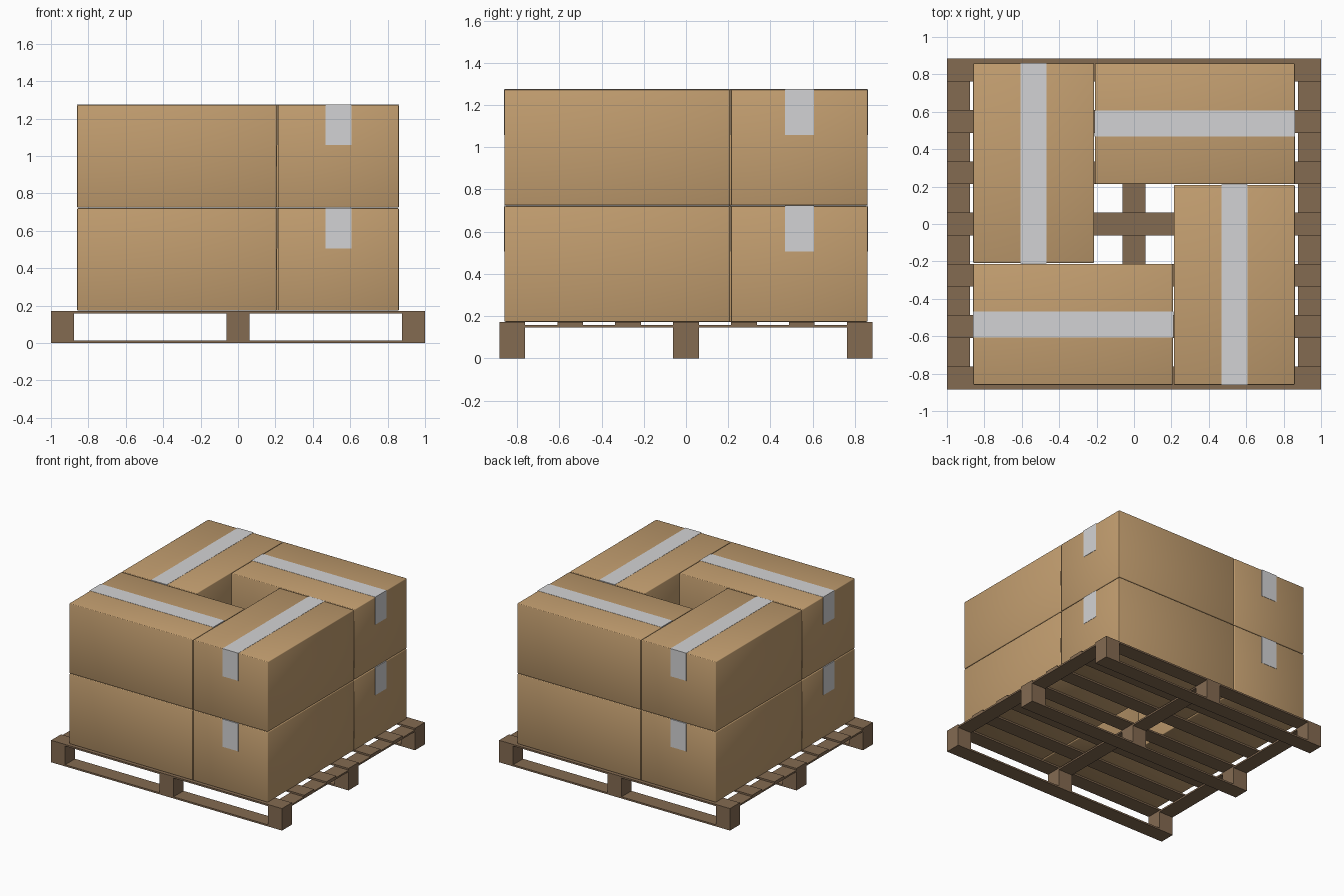
import bpy, bmesh, math
from mathutils import Matrix

cube = bpy.data.objects.get("Cube")
if cube:
    bpy.data.objects.remove(cube, do_unlink=True)


def material(name, rgb):
    m = bpy.data.materials.new(name)
    m.use_nodes = True
    m.diffuse_color = (*rgb, 1)
    bsdf = m.node_tree.nodes["Principled BSDF"]
    bsdf.inputs["Base Color"].default_value = (*rgb, 1)
    bsdf.inputs["Roughness"].default_value = 0.8
    return m


CARDBOARD = material("cardboard", (0.54, 0.34, 0.16))
TAPE = material("tape", (0.65, 0.65, 0.66))
WOOD = material("pallet wood", (0.23, 0.145, 0.083))


def add_object(name, bm, mat):
    mesh = bpy.data.meshes.new(name)
    bm.to_mesh(mesh)
    bm.free()
    mesh.materials.append(mat)
    obj = bpy.data.objects.new(name, mesh)
    bpy.context.collection.objects.link(obj)
    return obj


def block(name, center, size, mat, turn=None, bevel=0):
    bm = bmesh.new()
    bmesh.ops.create_cube(bm, size=1)
    bmesh.ops.transform(bm, matrix=Matrix.Translation(center) @ Matrix.Diagonal((*size, 1)), verts=bm.verts)
    if bevel:
        bmesh.ops.bevel(bm, geom=bm.edges[:], offset=bevel, segments=2, profile=0.5, affect='EDGES')
    if turn:
        bmesh.ops.transform(bm, matrix=turn, verts=bm.verts)
    return add_object(name, bm, mat)


def tape_strip(name, x, width, path, turn):
    """Sweep a (y, z) path across x into a thin folded band."""
    bm = bmesh.new()
    rows = [[bm.verts.new((x + s * width / 2, y, z)) for s in (-1, 1)] for y, z in path]
    for a, b in zip(rows, rows[1:]):
        bm.faces.new((a[0], a[1], b[1], b[0]))
    bmesh.ops.transform(bm, matrix=turn, verts=bm.verts)
    obj = add_object(name, bm, TAPE)
    solid = obj.modifiers.new("thickness", 'SOLIDIFY')
    solid.thickness = 0.002
    solid.offset = -1
    return obj


# Pallet: bottom skids, blocks, cross stringers, deck boards
PX, PY, BOARD, THICK, TOP = 1.0, 0.884, 0.122, 0.013, 0.172
xs = [i * (PX - BOARD / 2) for i in (-1, 0, 1)]
ys = [i * (PY - BOARD / 2) for i in (-1, 0, 1)]
block_h = TOP - 3 * THICK
for y in ys:
    block("bottom_skid", (0, y, THICK / 2), (2 * PX, BOARD, THICK), WOOD)
    for x in xs:
        block("pallet_block", (x, y, THICK + block_h / 2), (BOARD, BOARD, block_h), WOOD)
for x in xs:
    block("stringer_board", (x, 0, TOP - 1.5 * THICK), (BOARD, 2 * PY, THICK), WOOD)
for i in range(-3, 4):
    block("deck_board", (0, i * ys[2] / 3, TOP - THICK / 2), (2 * PX, BOARD, THICK), WOOD)

# Cartons: two pinwheel layers of four, each with tape folded over both ends
OUT, WIDTH, LENGTH, HEIGHT = 0.86, 0.646, 1.068, 0.548
cx, cy = OUT - WIDTH / 2, LENGTH / 2 - OUT
for base in (0.173, 0.725):
    for k in range(4):
        turn = Matrix.Rotation(k * math.pi / 2, 4, 'Z')
        carton = block("carton", (cx, cy, base + HEIGHT / 2), (WIDTH, LENGTH, HEIGHT),
                       CARDBOARD, turn, bevel=0.005)
        bpy.ops.object.select_all(action='DESELECT')
        carton.select_set(True)
        bpy.context.view_layer.objects.active = carton
        bpy.ops.object.shade_smooth_by_angle(angle=math.radians(50))
        top = base + HEIGHT + 0.002
        near, far = -OUT - 0.002, LENGTH - OUT + 0.002
        path = [(near, top - 0.217), (near, top), (far, top), (far, top - 0.217)]
        tape_strip("carton_tape", cx, 0.137, path, turn)
